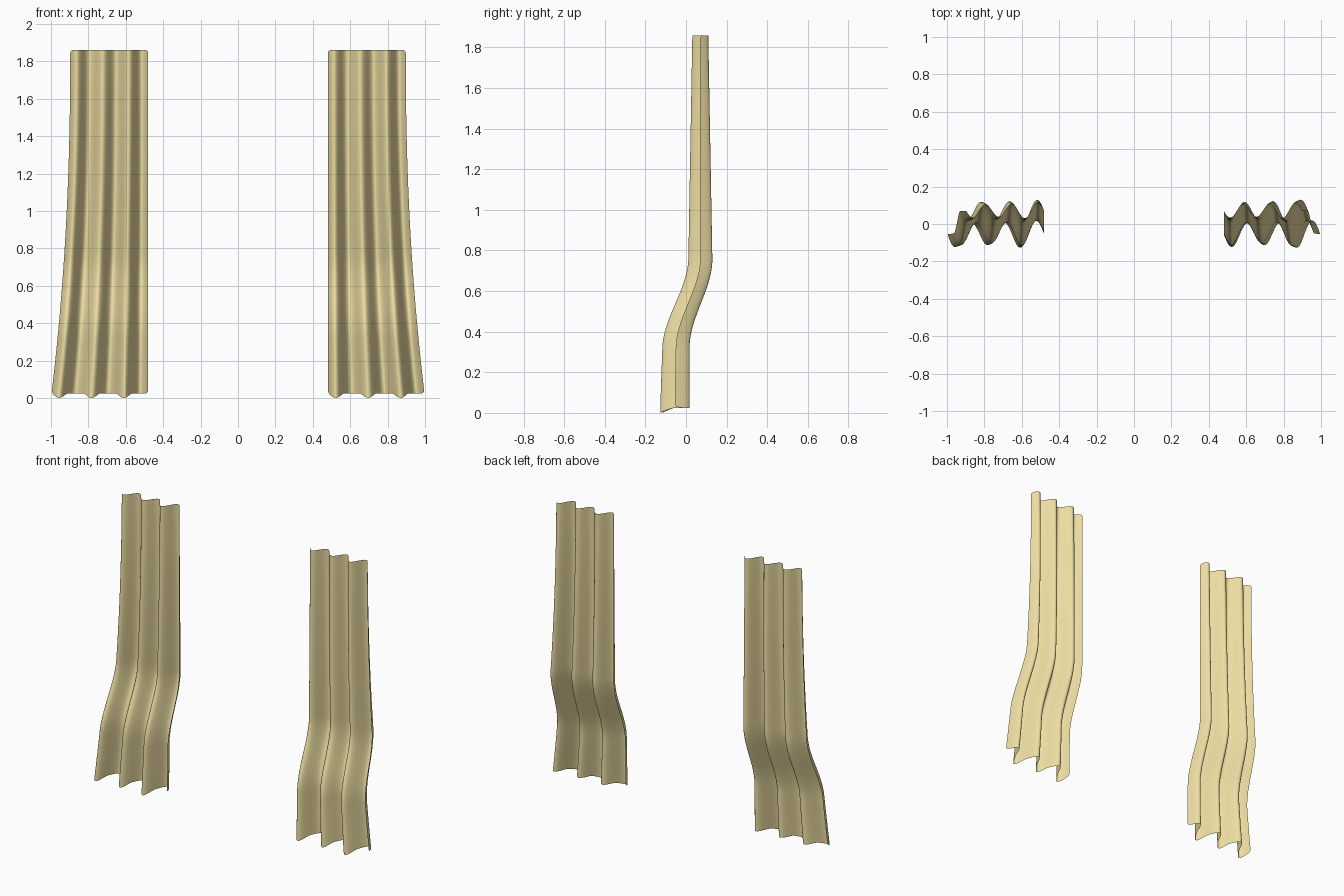
import bpy, bmesh, math

if "Cube" in bpy.data.objects:
    bpy.data.objects.remove(bpy.data.objects["Cube"])

HEIGHT, INNER, RADIUS, FOLDS = 1.86, 0.48, 0.015, 3
COLS, ROWS = 96, 72


def smooth(a, b, t):
    t = min(1, max(0, (t - a) / (b - a)))
    return t * t * (3 - 2 * t)


def width(z):
    # flares outward towards the floor
    return 0.417 + 0.103 * max(0.0, 1 - z / HEIGHT) ** 2.2


def drape_y(z):
    # hangs straight, then kicks forward at knee height
    return 0.07 - 0.12 * (1 - smooth(0.32, 0.76, z)) - 0.005 * (1 - smooth(0, 0.4, z))


def fold_depth(u, z):
    size = 0.04 + 0.034 * (1 - z / HEIGHT)
    # the middle folds are slightly shallower
    return size * (0.89 + 0.11 * math.cos(2 * math.pi * (u - 0.87)))


fabric = bpy.data.materials.new("curtain_fabric")
fabric.diffuse_color = (0.84, 0.72, 0.36, 1)
fabric.use_nodes = True
fabric.node_tree.nodes["Principled BSDF"].inputs["Base Color"].default_value = fabric.diffuse_color


def curtain(name, side):
    bm = bmesh.new()
    edge = [0, 0.004, 0.01, 0.018, 0.027]
    us = edge + [0.036 + 0.928 * i / COLS for i in range(COLS + 1)] + [1 - e for e in reversed(edge)]
    grid = []
    for u in us:
        wave = math.sin(2 * math.pi * FOLDS * u)
        # rounded corners and a hem that dips under the front folds
        d = min(u, 1 - u) * 0.45
        inset = RADIUS - math.sqrt(max(0.0, RADIUS ** 2 - max(0.0, RADIUS - d) ** 2))
        low = 0.025 - 0.024 * max(0.0, wave) ** 1.3 + inset
        high = HEIGHT - inset
        column = []
        for j in range(ROWS + 1):
            z = low + (high - low) * j / ROWS
            w = width(z)
            x = INNER + u * w if side > 0 else -INNER - (1 - u) * w
            y = drape_y(z) - fold_depth(u, z) * wave
            column.append(bm.verts.new((x, y, z)))
        grid.append(column)
    for a, b in zip(grid, grid[1:]):
        for j in range(ROWS):
            bm.faces.new((a[j], b[j], b[j + 1], a[j + 1])).smooth = True
    mesh = bpy.data.meshes.new(name)
    bm.to_mesh(mesh)
    bm.free()
    mesh.materials.append(fabric)
    bpy.context.collection.objects.link(bpy.data.objects.new(name, mesh))


# the pair of curtains
curtain("left_curtain", -1)
curtain("right_curtain", 1)
